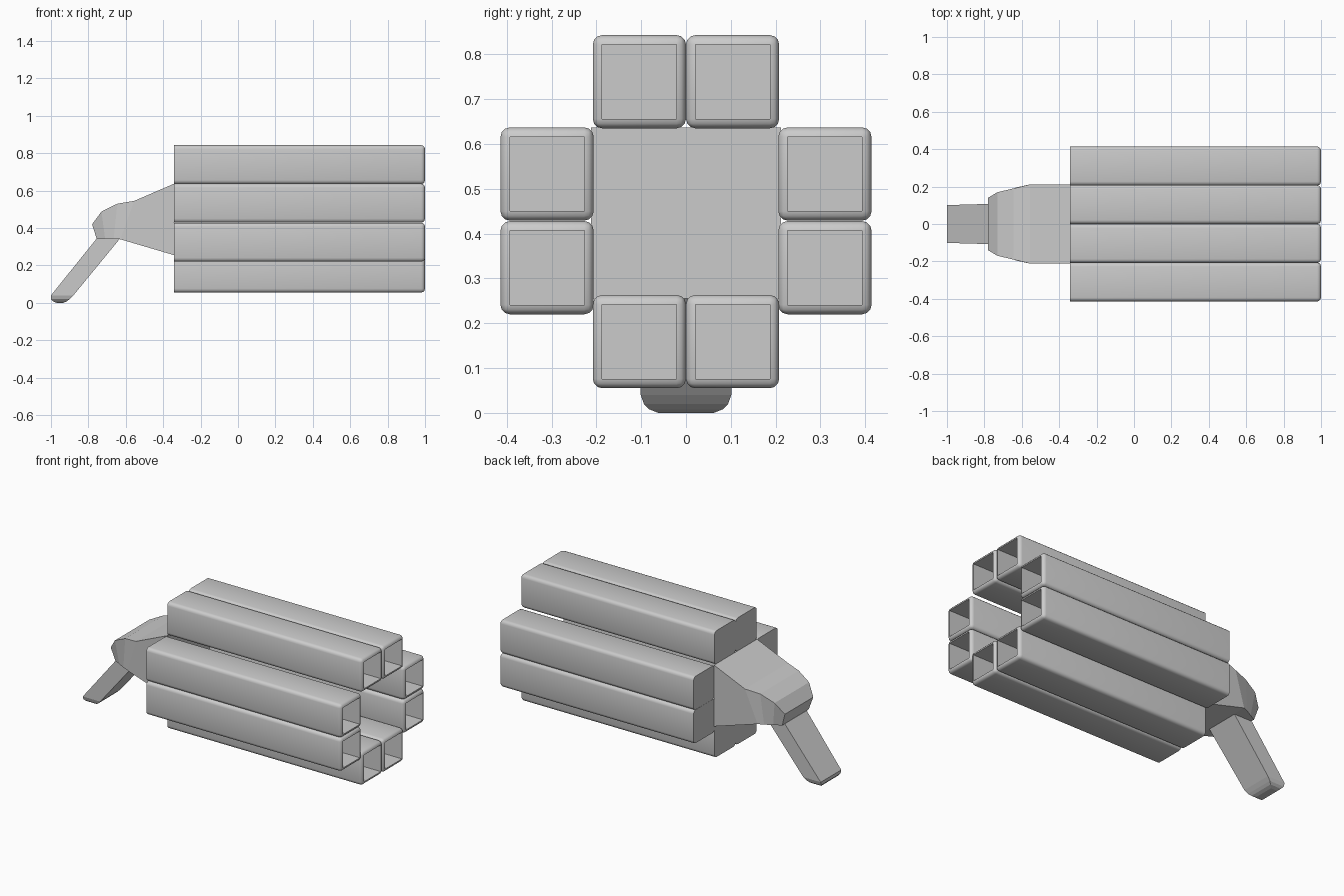
import bpy, bmesh, math
from mathutils import Vector

if "Cube" in bpy.data.objects:
    bpy.data.objects.remove(bpy.data.objects["Cube"])


def finish(bm, name):
    bmesh.ops.recalc_face_normals(bm, faces=bm.faces)
    mesh = bpy.data.meshes.new(name)
    bm.to_mesh(mesh)
    bm.free()
    obj = bpy.data.objects.new(name, mesh)
    bpy.context.collection.objects.link(obj)
    return obj


def square_tube(name, y, z, x0=-0.342, x1=1.0, size=0.208, radius=0.021):
    bm = bmesh.new()
    bmesh.ops.create_cube(bm, size=1)
    for v in bm.verts:
        v.co = Vector(((x0 + x1) / 2 + v.co.x * (x1 - x0), y + v.co.y * size, z + v.co.z * size))
    # round the long edges and the open rim, keep the back end sharp
    edges = [e for e in bm.edges if max(v.co.x for v in e.verts) > x1 - 0.01]
    bmesh.ops.bevel(bm, geom=edges, offset=radius, segments=3, profile=0.5, affect='EDGES')
    # hollow out the bore
    bm.normal_update()
    mouth = max((f for f in bm.faces if f.normal.x > 0.99), key=lambda f: f.calc_area())
    bore = bmesh.ops.extrude_face_region(bm, geom=[mouth])['geom']
    bmesh.ops.translate(bm, vec=(x0 - x1 + 0.01, 0, 0),
                        verts=[g for g in bore if isinstance(g, bmesh.types.BMVert)])
    if mouth.is_valid:
        bmesh.ops.delete(bm, geom=[mouth], context='FACES_ONLY')
    obj = finish(bm, name)
    bpy.ops.object.select_all(action='DESELECT')
    obj.select_set(True)
    bpy.context.view_layer.objects.active = obj
    bpy.ops.object.shade_smooth_by_angle(angle=math.radians(40))


def loft(name, sections):
    """Each section: (xa, za, half width a, xb, zb, half width b)."""
    bm = bmesh.new()
    rings = []
    for xa, za, wa, xb, zb, wb in sections:
        rings.append([bm.verts.new(p) for p in
                      ((xa, -wa, za), (xa, wa, za), (xb, wb, zb), (xb, -wb, zb))])
    for a, b in zip(rings, rings[1:]):
        for i in range(4):
            j = (i + 1) % 4
            bm.faces.new((a[i], a[j], b[j], b[i]))
    bm.faces.new(rings[0])
    bm.faces.new(rings[-1])
    return finish(bm, name)


# Eight tubes in pairs around a hollow centre
for side, s in (("left", 1), ("right", -1)):
    for part, y, z in (("top", 0.104, 0.739), ("bottom", 0.104, 0.159),
                       ("upper_side", 0.310, 0.533), ("lower_side", 0.310, 0.324)):
        square_tube(f"{part}_tube_{side}", s * y, z)

# Tapered rear body with a faceted, narrowing hood
loft("rear_body", [
    (-0.342, 0.637, 0.212, -0.342, 0.255, 0.212),
    (-0.555, 0.545, 0.212, -0.630, 0.340, 0.195),
    (-0.645, 0.530, 0.190, -0.665, 0.340, 0.180),
    (-0.730, 0.488, 0.170, -0.710, 0.340, 0.155),
    (-0.780, 0.420, 0.140, -0.755, 0.340, 0.130),
])

# Slanted grip with a rounded foot
loft("grip", [(xa, z, w, xb, z, w) for xa, xb, z, w in (
    (-0.757, -0.632, 0.342, 0.108),
    (-1.000, -0.880, 0.040, 0.101),
    (-1.000, -0.900, 0.020, 0.094),
    (-0.990, -0.915, 0.008, 0.082),
    (-0.970, -0.935, 0.000, 0.062),
)])
